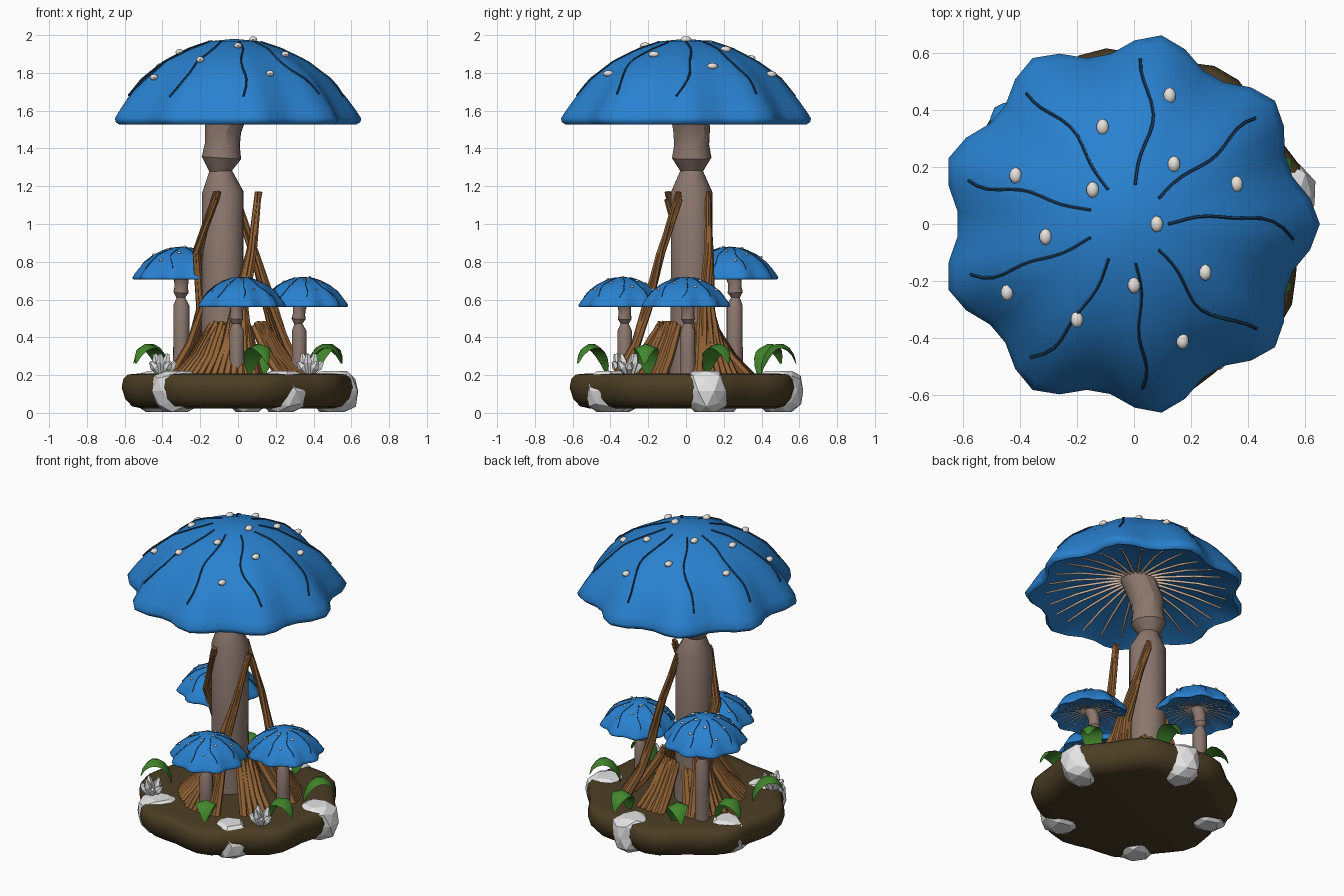
import bpy, bmesh, math, random
from mathutils import Vector, Matrix

random.seed(4)
if "Cube" in bpy.data.objects:
    bpy.data.objects.remove(bpy.data.objects["Cube"])


def material(name, rgb):
    m = bpy.data.materials.new(name)
    m.use_nodes = True
    m.diffuse_color = (*rgb, 1)
    m.node_tree.nodes["Principled BSDF"].inputs["Base Color"].default_value = (*rgb, 1)
    return m


BLUE = material("cap_blue", (0.022, 0.22, 0.63))
VEIN = material("vein_navy", (0.01, 0.05, 0.12))
SPOT = material("spot_cream", (0.8, 0.76, 0.72))
GILL = material("gill_beige", (0.8, 0.58, 0.44))
STEM = material("stem_taupe", (0.26, 0.185, 0.155))
ROOT = material("root_brown", (0.28, 0.12, 0.035))
SOIL = material("soil_brown", (0.072, 0.048, 0.018))
ROCK = material("rock_white", (0.78, 0.78, 0.78))
LEAF = material("leaf_green", (0.055, 0.24, 0.025))


def finish(bm, name, mat, angle=40):
    bmesh.ops.recalc_face_normals(bm, faces=bm.faces)
    me = bpy.data.meshes.new(name)
    bm.to_mesh(me)
    bm.free()
    me.materials.append(mat)
    ob = bpy.data.objects.new(name, me)
    bpy.context.collection.objects.link(ob)
    if angle:
        bpy.ops.object.select_all(action="DESELECT")
        bpy.context.view_layer.objects.active = ob
        ob.select_set(True)
        bpy.ops.object.shade_smooth_by_angle(angle=math.radians(angle))


def loft(bm, rings):
    rows = [[bm.verts.new(p) for p in ring] for ring in rings]
    n = len(rows[0])
    for a, b in zip(rows, rows[1:]):
        for i in range(n):
            j = (i + 1) % n
            bm.faces.new((a[i], a[j], b[j], b[i]))
    bm.faces.new(rows[0])
    bm.faces.new(rows[-1])


def tube(bm, path, radii, sides=6):
    path = [Vector(p) for p in path]
    last, side, rings = None, None, []
    for i, p in enumerate(path):
        tan = (path[min(i + 1, len(path) - 1)] - path[max(i - 1, 0)]).normalized()
        if last is None:
            side = tan.orthogonal().normalized()
        else:
            side = last.rotation_difference(tan) @ side
        last, up = tan, tan.cross(side)
        rings.append([p + radii[i] * (side * math.cos(t) + up * math.sin(t))
                      for t in (math.tau * k / sides for k in range(sides))])
    loft(bm, rings)


def polar(r, deg, z=0.0):
    a = math.radians(deg)
    return Vector((r * math.cos(a), r * math.sin(a), z))


# Cap: upper and lower profiles as (fraction of radius, height)
UPPER = [(0.01, 1.98), (0.2, 1.968), (0.4, 1.925), (0.6, 1.86), (0.78, 1.765),
         (0.9, 1.665), (0.965, 1.6), (1, 1.56)]
LIP = [(0.995, 1.54), (0.97, 1.528)]
UNDER = [(0.93, 1.54), (0.6, 1.6), (0.2, 1.645), (0.01, 1.65)]


def rim(t, deg):
    return 0.632 + 0.04 * t * t * math.cos(math.radians(9 * deg))


def height(profile, r, deg):
    t = r / rim(r / 0.632, deg)
    pts = sorted(profile)
    for (a, za), (b, zb) in zip(pts, pts[1:]):
        if t <= b:
            return za + (zb - za) * (t - a) / (b - a)
    return pts[-1][1]


SPOTS = [(-.09, .34), (.145, .45), (.16, .21), (.38, .14), (.1, 0), (.27, -.17), (.19, -.41),
         (.02, -.215), (-.18, -.335), (-.425, -.24), (-.29, -.045), (-.125, .12), (-.395, .17)]
VEIN_MID = [7, 0, -3, 0, 3, 4, 4, -1, -8]
VEIN_END = [-6, -1, 5, 7, 4, -3, -7, -6, 0]
STEM_RINGS = [(.02, 0, 1.7, .1), (-.025, .015, 1.6, .1), (-.06, .03, 1.5, .1), (-.063, .03, 1.42, .095),
              (-.068, .03, 1.35, .107), (-.072, .03, 1.28, .062), (-.06, .03, 1.17, .112)]


def mushroom(name, x, y, s, top, turn=0):
    spin = Matrix.Rotation(math.radians(turn), 3, "Z")

    def place(p):
        return Vector((x, y, top)) + s * (spin @ Vector((p[0], p[1], p[2] - 1.98)))

    bm = bmesh.new()
    loft(bm, [[place(polar(t * rim(t, d), d, z)) for d in range(0, 360, 8)] for t, z in UPPER + LIP + UNDER])
    finish(bm, name + "_cap", BLUE, 50)

    bm = bmesh.new()
    for k in range(9):
        path = []
        for i in range(13):
            f = i / 12
            r = 0.14 + 0.44 * f
            d = 40 * k + VEIN_MID[k] * math.sin(math.pi * f) + VEIN_END[k] * f * f
            d += 2 * math.sin(9 * f)
            path.append(place(polar(r, d, height(UPPER, r, d) + 0.001)))
        tube(bm, path, [s * 0.006] * 13, 5)
    finish(bm, name + "_veins", VEIN)

    bm = bmesh.new()
    for sx, sy in SPOTS:
        r, d = math.hypot(sx, sy), math.degrees(math.atan2(sy, sx))
        made = bmesh.ops.create_uvsphere(bm, u_segments=10, v_segments=6, radius=1)["verts"]
        c = Vector((sx, sy, height(UPPER, r, d) + 0.006))
        for v in made:
            v.co = place(c + Vector((v.co.x * 0.022, v.co.y * 0.029, v.co.z * 0.017)))
    finish(bm, name + "_spots", SPOT)

    bm = bmesh.new()
    for k in range(27):
        d = k * 360 / 27
        path = [place(polar(r, d, height(UNDER, r, d) - 0.003)) for r in (0.07, 0.2, 0.37, 0.54)]
        tube(bm, path, [s * w for w in (.008, .008, .007, .005)], 6)
    finish(bm, name + "_gills", GILL, 80)

    bm = bmesh.new()
    path = [place(p) for p in STEM_RINGS]
    foot = path[-1].copy()
    foot.z = 0.19
    path += [path[-1].lerp(foot, 0.5), foot]
    tube(bm, path, [s * p[3] for p in STEM_RINGS] + [s * 0.112, s * 0.12], 12)
    finish(bm, name + "_stem", STEM, 30)


mushroom("large", -0.02, 0, 1, 1.98)
mushroom("front", 0.015, -0.335, 0.354, 0.72)
mushroom("left", 0.345, 0, 0.354, 0.72)
mushroom("tall", -0.3, 0.232, 0.385, 0.88, -63)

# Soil island
bm = bmesh.new()
loft(bm, [[polar(f * (0.605 + 0.022 * math.cos(math.radians(8 * (d - 13)))), d, z) for d in range(0, 360, 9)]
          for f, z in [(0.82, 0.022), (0.91, 0.035), (0.97, 0.075), (1, 0.135), (0.985, 0.18), (0.95, 0.203), (0.86, 0.208)]])
finish(bm, "soil_island", SOIL, 60)

# Boulders set into the island edge, flattened above and below
for k, reach in enumerate((0.515, 0.495, 0.465, 0.485, 0.465)):
    bm = bmesh.new()
    bmesh.ops.create_icosphere(bm, subdivisions=2, radius=1)
    c = polar(reach, 12 + 72 * k, 0.115)
    for v in bm.verts:
        n = v.co * random.uniform(0.86, 1.06)
        z = max(0.005, min(0.222, c.z + n.z * 0.15))
        v.co = Vector((c.x + n.x * 0.135, c.y + n.y * 0.135, z))
    finish(bm, "boulder", ROCK, 0)

# Tall roots: three ribbed bundles sweeping round the trunk to the ground
for k, (reach, push) in enumerate(((0.115, 0.016), (0.115, 0.016), (0.145, 0.07))):
    bm = bmesh.new()
    turn = 120 * k
    for j in range(7):
        o = (j - 3) / 3
        start = polar(reach, turn - 19, 1.17 - 0.02 * (j % 3)) + polar(0.011, 51 * j)
        knee = polar(0.2 + 0.02 * (j % 2), turn - 88 + 9 * o, 0.55)
        path = [start, start.lerp(knee, 0.5) + polar(push, turn - 50), knee,
                polar(0.27, turn - 91 + 13 * o, 0.36), polar(0.37, turn - 93 + 17 * o, 0.19)]
        tube(bm, path, [.01, .014, .018, .023, .026], 6)
    finish(bm, "tall_root", ROOT, 30)

# Short buttress roots fanning out between the tall ones
for d in (-35, 20, 85, 140, 208, 242):
    bm = bmesh.new()
    for j in range(5):
        o = j - 2
        path = [polar(r, d + o * w, z) for r, w, z in (
            (0.14, 9, 0.46 + 0.02 * (j % 2)), (0.18, 8, 0.4), (0.25, 7, 0.29), (0.35, 7, 0.19))]
        tube(bm, path, [.018, .024, .026, .024], 6)
    finish(bm, "buttress_root", ROOT, 30)

# Arching leaves: half-turn arcs with a swelling, cupped blade
for d in (285, 338, 22, 78, 122, 158, 204):
    bm = bmesh.new()
    base, out, across = polar(0.42, d - 7), polar(1, d + 17), polar(1, d + 107)
    rings = []
    for i in range(9):
        f = i / 8
        a = math.radians(165 * f)
        n = -out * math.cos(a) + Vector((0, 0, math.sin(a)))
        c = base + out * 0.095 * (1 - math.cos(a)) + Vector((0, 0, 0.2 + 0.145 * math.sin(a) + 0.025 * f))
        w = 0.008 + 0.058 * math.sin(math.pi * f ** 0.85)
        rings.append([c - across * w - n * w * 0.25, c + n * w * 0.15,
                      c + across * w - n * w * 0.25, c - n * w * 0.2])
    loft(bm, rings)
    finish(bm, "leaf", LEAF, 60)

# Small crystal clusters
for x, y in ((0.38, -0.3), (-0.4, -0.33)):
    bm = bmesh.new()
    for k in range(7):
        base = Vector((x, y, 0.21)) + polar(0.02, 51 * k)
        tilt = polar(0.02 if k % 2 else 0.04, 51 * k, 0.085 if k % 2 else 0.05)
        tube(bm, [base, base + tilt * 0.7, base + tilt * 1.2], [.014, .024, .01], 5)
    finish(bm, "crystal_cluster", ROCK, 0)
